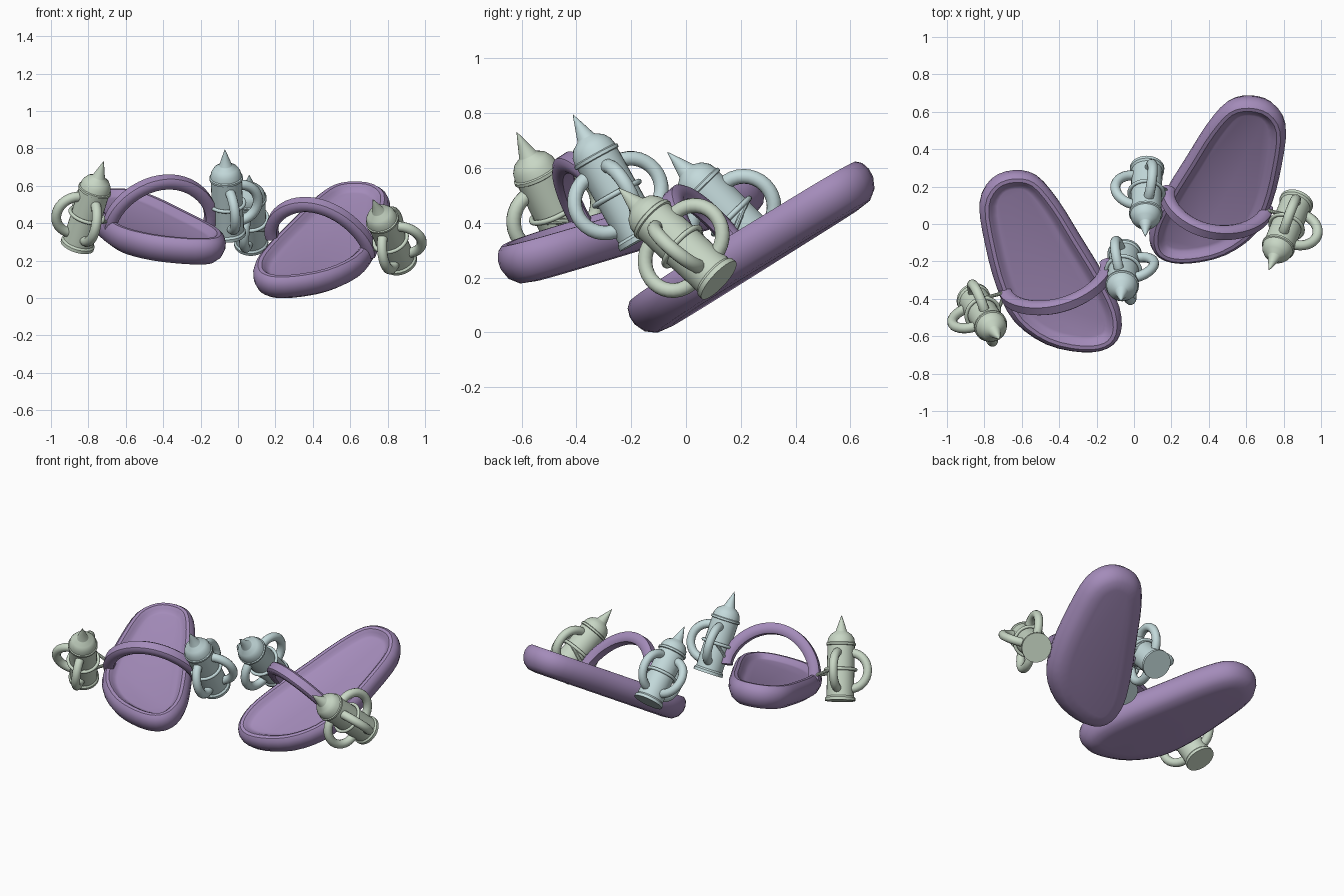
import bpy, bmesh, math
from mathutils import Vector

if "Cube" in bpy.data.objects:
    bpy.data.objects.remove(bpy.data.objects["Cube"])


def material(name, rgb):
    m = bpy.data.materials.new(name)
    m.diffuse_color = (*rgb, 1)
    m.use_nodes = True
    m.node_tree.nodes["Principled BSDF"].inputs["Base Color"].default_value = m.diffuse_color
    return m


PURPLE = material("purple", (0.37, 0.26, 0.49))
GREEN = material("pale_green", (0.58, 0.68, 0.56))
BLUE = material("pale_blue", (0.55, 0.70, 0.71))


def loft(name, rings, mat, close=False, angle=35):
    """Skin a list of equal-length point rings; cap the ends unless closed."""
    bm = bmesh.new()
    vs = [[bm.verts.new(p) for p in ring] for ring in rings]
    n, k = len(vs), len(vs[0])
    for i in range(n if close else n - 1):
        a, b = vs[i], vs[(i + 1) % n]
        for j in range(k):
            bm.faces.new((a[j], a[(j + 1) % k], b[(j + 1) % k], b[j]))
    if not close:
        bm.faces.new(vs[0])
        bm.faces.new(vs[-1])
    bmesh.ops.remove_doubles(bm, verts=bm.verts, dist=1e-5)
    bmesh.ops.recalc_face_normals(bm, faces=bm.faces)
    me = bpy.data.meshes.new(name)
    bm.to_mesh(me)
    bm.free()
    ob = bpy.data.objects.new(name, me)
    bpy.context.collection.objects.link(ob)
    me.materials.append(mat)
    bpy.ops.object.select_all(action='DESELECT')
    ob.select_set(True)
    bpy.context.view_layer.objects.active = ob
    bpy.ops.object.shade_smooth_by_angle(angle=math.radians(angle))
    return ob


def circle(c, a, b, r, k):
    return [c + r * (math.cos(t) * a + math.sin(t) * b)
            for t in (2 * math.pi * j / k for j in range(k))]


def torus(name, c, a, b, major, minor, mat):
    """Ring lying in the plane of unit vectors a and b."""
    nrm = a.cross(b)
    rings = []
    for i in range(32):
        t = 2 * math.pi * i / 32
        d = math.cos(t) * a + math.sin(t) * b
        rings.append(circle(c + major * d, d, nrm, minor, 12))
    return loft(name, rings, mat, close=True)


def smooth_closed(pts, per):
    out, n = [], len(pts)
    for i in range(n):
        p0, p1, p2, p3 = (Vector(pts[(i + d) % n]) for d in (-1, 0, 1, 2))
        for s in range(per):
            t = s / per
            out.append(0.5 * (2 * p1 + (p2 - p0) * t + (2 * p0 - 5 * p1 + 4 * p2 - p3) * t * t
                              + (3 * p1 - p0 - 3 * p2 + p3) * t ** 3))
    return out


# Sole outline: (outward, heelward)
OUTLINE = smooth_closed([
    (.042, .53), (.17, .52), (.27, .41), (.305, .18), (.312, -.064), (.275, -.27), (.15, -.44),
    (-.023, -.54), (-.16, -.56), (-.25, -.50), (-.285, -.36), (-.255, -.157), (-.195, .086),
    (-.14, .30), (-.068, .465)], 3)
# Sole section: (inset, height)
SECTION = [(.11, -.152), (.055, -.145), (.02, -.118), (.002, -.078), (.0, -.045), (.01, -.014),
           (.028, .003), (.048, .003), (.064, -.010), (.078, -.026), (.095, -.031)]


def sole(name, o, yaw, pitch, roll, side):
    yaw, pitch, roll = (math.radians(v) for v in (yaw, pitch, roll))
    uh = Vector((side * math.sin(yaw), math.cos(yaw), 0))
    vh = Vector((side * math.cos(yaw), -math.sin(yaw), 0))
    up = Vector((0, 0, 1))
    u = uh * math.cos(pitch) + up * math.sin(pitch)
    n0 = up * math.cos(pitch) - uh * math.sin(pitch)
    v = vh * math.cos(roll) - n0 * math.sin(roll)
    n = n0 * math.cos(roll) + vh * math.sin(roll)
    k = len(OUTLINE)
    rings = []
    for inset, h in SECTION:
        ring = []
        for j, p in enumerate(OUTLINE):
            t = (OUTLINE[(j + 1) % k] - OUTLINE[j - 1]).normalized()
            q = p + inset * Vector((t.y, -t.x))
            ring.append(o + v * q.x + u * q.y + n * h)
        rings.append(ring)
    loft(name, rings, PURPLE)
    return vh


def strap(name, foot_a, foot_b, apex):
    c, half = (foot_a + foot_b) / 2, (foot_b - foot_a) / 2
    rise = apex - c
    w = half.cross(rise).normalized()

    def path(t):
        s = math.sin(t)
        return c + half * math.cos(t) + rise * (.8 * s + .2 * s * abs(s))

    rings = []
    for i in range(29):
        t = math.pi * (-0.03 + 1.06 * i / 28)
        p = path(t)
        r = w.cross((path(t + .01) - path(t - .01)).normalized())
        rings.append([p + w * a + r * b for a, b in (
            (.036, .017), (.024, .033), (-.024, .033), (-.036, .017),
            (-.036, -.017), (-.024, -.033), (.024, -.033), (.036, -.017))])
    loft(name, rings, PURPLE, angle=50)


# Lathe profile of the canister: (radius, height)
CAN = [(.092, 0), (.092, .018), (.083, .028), (.083, .335), (.09, .338), (.09, .350), (.084, .354),
       (.079, .38), (.063, .405), (.036, .422), (.034, .425), (.018, .472), (.001, .52)]


def canister(name, base, tip, outward, anchor, mat):
    ax = (tip - base).normalized()
    out = (outward - ax * outward.dot(ax)).normalized()
    fwd = ax.cross(out)
    loft(name + "_body", [circle(base + ax * h, out, fwd, r, 28) for r, h in CAN], mat)
    # three ring handles
    for part, d in (("outer", out), ("front", fwd), ("rear", -fwd)):
        torus(f"{name}_{part}_handle", base + ax * .182 + d * .06, d, ax, .11, .027, mat)
    # thin band and the two link rods that meet at the strap
    hub = base + ax * .19
    torus(name + "_band", hub, out, fwd, .092, .010, mat)
    for i in (-1, 1):
        start = hub + fwd * (.088 * i) - out * .02
        d = (anchor - start).normalized()
        s = d.orthogonal().normalized()
        loft(f"{name}_link_{i + 2}", [circle(p, s, d.cross(s), .010, 10) for p in (start, anchor)], mat)


V = Vector
# Raised-heel shoe on the right, flatter shoe on the left
SHOES = {
    "right": dict(o=V((.45, .215, .37)), rot=(16, 30.5, 6), side=1,
                  outer=V((.705, .065, .25)), inner=V((.18, .165, .345)), apex=V((.41, -.04, .495)),
                  green=(V((.87, .12, .19)), V((.72, -.25, .53))),
                  blue=(V((.07, .30, .29)), V((.06, -.06, .65)))),
    "left": dict(o=V((-.45, -.207, .45)), rot=(17, 15.5, 2), side=-1,
                 outer=V((-.685, -.375, .39)), inner=V((-.145, -.225, .42)), apex=V((-.385, -.432, .62)),
                 green=(V((-.86, -.40, .28)), V((-.72, -.615, .725))),
                 blue=(V((-.05, -.16, .34)), V((-.07, -.41, .79)))),
}
for name, s in SHOES.items():
    vh = sole(name + "_sole", s["o"], *s["rot"], s["side"])
    strap(name + "_strap", s["inner"], s["outer"], s["apex"])
    lift = V((0, .01, .02))
    canister(name + "_outer_canister", *s["green"], vh, s["outer"] + lift, GREEN)
    canister(name + "_inner_canister", *s["blue"], -vh, s["inner"] + lift, BLUE)
